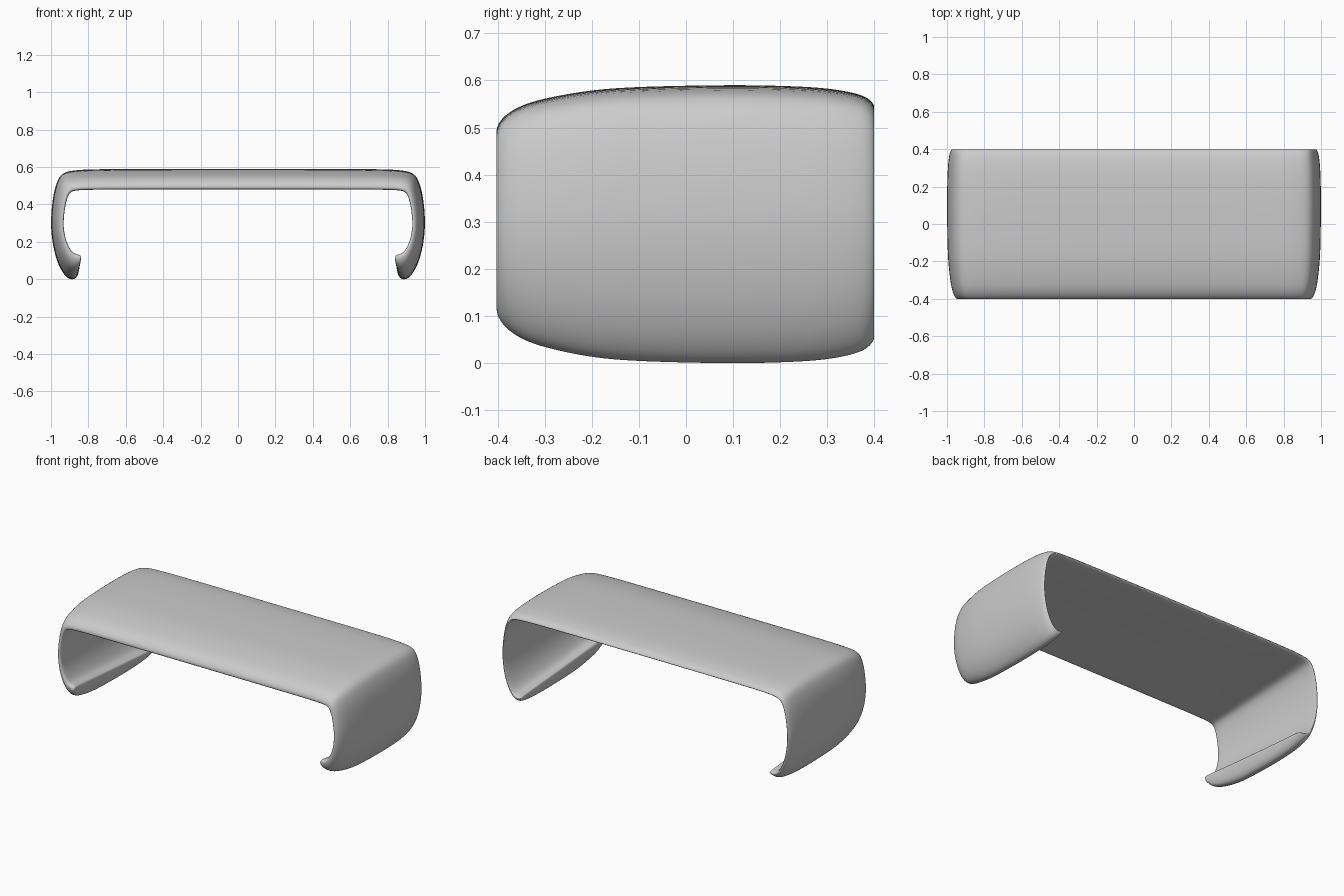
import bpy
import bmesh

if "Cube" in bpy.data.objects:
    bpy.data.objects.remove(bpy.data.objects["Cube"])

# Right half of the widest section and of the narrow front section (x, z)
full = [(0, .591), (.7, .591), (.88, .586), (.945, .568), (.97, .52), (.99, .45),
        (1.005, .3), (.99, .17), (.964, .08), (.932, .024), (.905, -.001), (.88, -.004), (.855, .012)]
front = [(0, .505), (.7, .505), (.87, .502), (.907, .49), (.924, .46), (.938, .41),
         (.952, .3), (.94, .21), (.920, .155), (.898, .118), (.878, .104), (.86, .1), (.840, .1)]

# Closed loop of (y, inset): bulging outside front to back, then straight inside back to front
outside = [(-.404, 1.06), (-.388, .76), (-.35, .5), (-.3, .33), (-.2, .12), (-.1, .045),
           (.1, 0), (.22, .03), (.3, .08), (.36, .2), (.387, .32), (.401, .5)]
inside = [(.400, .6), (.36, .66), (.3, .71), (.22, .78), (.1, .87), (-.1, 1.04),
          (-.2, 1.13), (-.3, 1.22), (-.35, 1.27), (-.385, 1.31), (-.402, 1.26)]
loop = outside + inside


def section(w):
    half = [(a[0] + (b[0] - a[0]) * w, a[1] + (b[1] - a[1]) * w) for a, b in zip(full, front)]
    return [(-x, z) for x, z in reversed(half[1:])] + half


# Shell wall: skin between neighbouring sections
bm = bmesh.new()
rows = [[bm.verts.new((x, y, z)) for x, z in section(w)] for y, w in loop]
n = len(rows[0])
for j, row in enumerate(rows):
    nxt = rows[(j + 1) % len(rows)]
    for i in range(n - 1):
        bm.faces.new((row[i], row[i + 1], nxt[i + 1], nxt[i]))

# Lip ends: quads between the outside and inside rows
for k in (0, n - 1):
    ends = [r[k] for r in rows]
    a, b = 0, len(ends) - 1
    while b - a > 2:
        bm.faces.new((ends[a], ends[a + 1], ends[b - 1], ends[b]))
        a, b = a + 1, b - 1
    if b - a == 2:
        bm.faces.new((ends[a], ends[a + 1], ends[b]))
bmesh.ops.recalc_face_normals(bm, faces=bm.faces)
for f in bm.faces:
    f.smooth = True

mesh = bpy.data.meshes.new("curved_shell")
bm.to_mesh(mesh)
bm.free()
shell = bpy.data.objects.new("curved_shell", mesh)
bpy.context.collection.objects.link(shell)

# Soft rounded edges
smooth = shell.modifiers.new("smooth", 'SUBSURF')
smooth.levels = smooth.render_levels = 2
